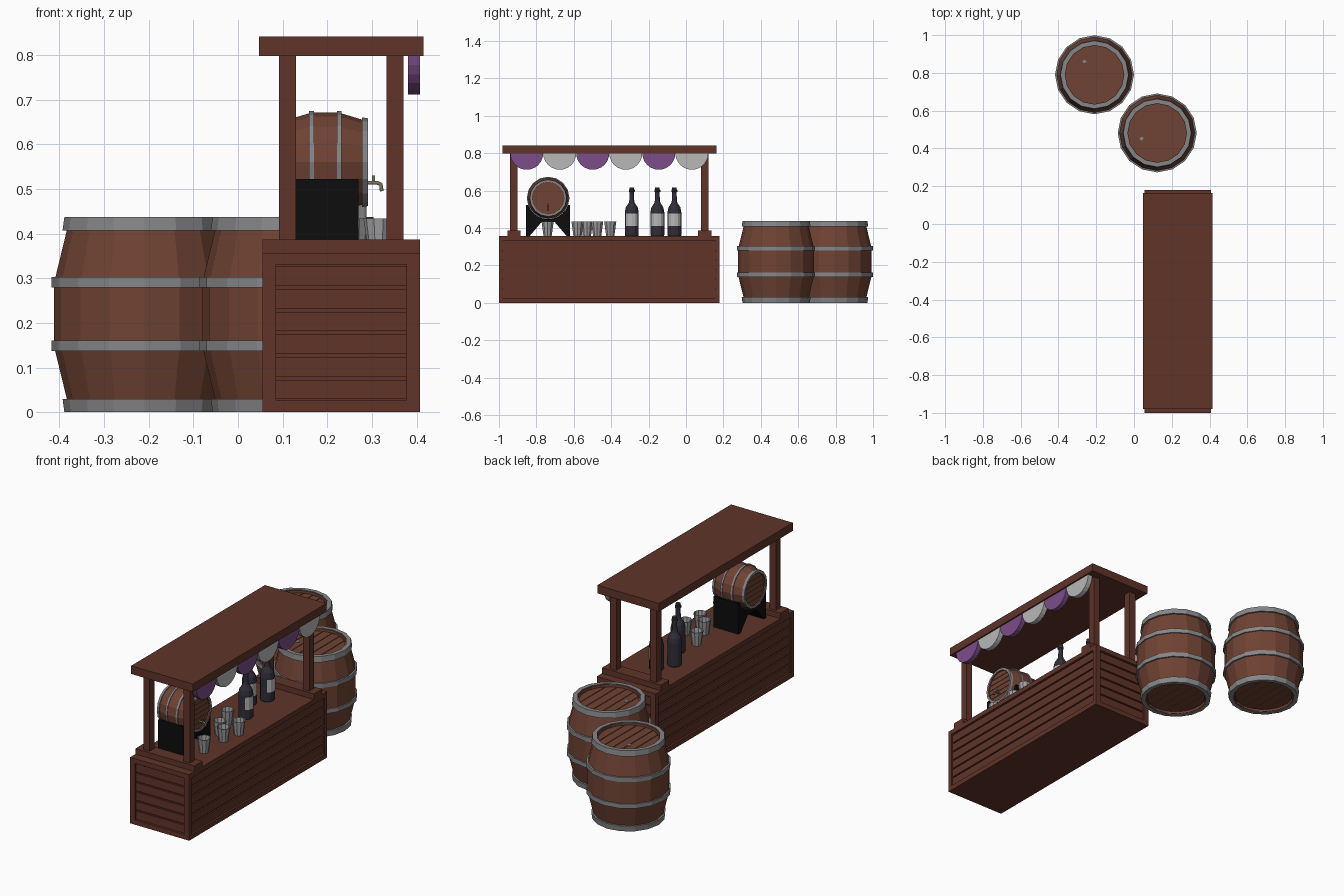
import bpy, bmesh
from math import pi, cos, sin, sqrt
from mathutils import Matrix, Vector

if "Cube" in bpy.data.objects:
    bpy.data.objects.remove(bpy.data.objects["Cube"])


def material(name, r, g, b):
    m = bpy.data.materials.new(name)
    m.diffuse_color = (r, g, b, 1)
    m.use_nodes = True
    m.node_tree.nodes["Principled BSDF"].inputs["Base Color"].default_value = m.diffuse_color
    return m


WOOD = material("counter_wood", .115, .034, .022)
STAVE = material("barrel_wood", .16, .055, .033)
METAL = material("metal", .24, .24, .25)
GLASS = material("cup_glass", .36, .36, .37)
BLACK = material("black", .004, .004, .004)
BOTTLE = material("bottle_glass", .03, .026, .04)
PURPLE = material("purple_cloth", .2, .075, .25)
PALE = material("pale_cloth", .48, .48, .48)
BRASS = material("tap_metal", .2, .18, .13)
I = Matrix.Identity(4)


def finish(name, bm, mat, matrix=I):
    bmesh.ops.remove_doubles(bm, verts=bm.verts, dist=1e-5)
    bmesh.ops.recalc_face_normals(bm, faces=bm.faces)
    bm.transform(matrix)
    me = bpy.data.meshes.new(name)
    bm.to_mesh(me)
    bm.free()
    me.materials.append(mat)
    ob = bpy.data.objects.new(name, me)
    bpy.context.collection.objects.link(ob)
    return ob


def box(name, x0, x1, y0, y1, z0, z1, mat):
    bm = bmesh.new()
    bmesh.ops.create_cube(bm, size=1)
    m = Matrix.Translation(((x0 + x1) / 2, (y0 + y1) / 2, (z0 + z1) / 2))
    return finish(name, bm, mat, m @ Matrix.Diagonal((x1 - x0, y1 - y0, z1 - z0, 1)))


def lathe(name, profile, n, mat, matrix=I, closed=False, arc=2 * pi, start=0):
    bm = bmesh.new()
    vs = [bm.verts.new((r, 0, z)) for r, z in profile]
    pairs = list(zip(vs, vs[1:])) + ([(vs[-1], vs[0])] if closed else [])
    es = [bm.edges.new(p) for p in pairs]
    bmesh.ops.rotate(bm, verts=vs, matrix=Matrix.Rotation(start, 3, 'Z'))
    bmesh.ops.spin(bm, geom=vs + es, cent=(0, 0, 0), axis=(0, 0, 1), angle=arc, steps=n)
    return finish(name, bm, mat, matrix)


def prism(name, pts, depth, mat, matrix=I):
    bm = bmesh.new()
    f = bm.faces.new([bm.verts.new((x, y, 0)) for x, y in pts])
    r = bmesh.ops.extrude_face_region(bm, geom=[f])
    top = [v for v in r["geom"] if isinstance(v, bmesh.types.BMVert)]
    bmesh.ops.translate(bm, verts=top, vec=(0, 0, depth))
    return finish(name, bm, mat, matrix)


# local x -> world y, local y -> world z, local z -> world x
SIDE = Matrix(((0, 0, 1, 0), (1, 0, 0, 0), (0, 1, 0, 0), (0, 0, 0, 1)))

# counter: top and bottom slabs, corner posts, recessed planks
X0, X1, Y0, Y1 = .055, .408, -1, .18
box("counter_base", X0, X1, Y0, Y1, 0, .026, WOOD)
box("counter_top", X0, X1, Y0, Y1, .331, .357, WOOD)
box("counter_core", X0 + .015, X1 - .015, Y0 + .015, Y1 - .015, .02, .335, WOOD)
for x in (X0, X1 - .03):
    for y in (Y0, Y1 - .022):
        box("counter_corner", x, x + .03, y, y + .022, .02, .335, WOOD)
for i in range(6):
    z = .026 + i * .0509
    box("counter_plank", X0 + .007, X1 - .007, Y0 + .007, Y1 - .007, z + .003, z + .046, WOOD)

# raised end blocks, posts and roof
for y in (-.92, .1):
    box("post_block", X0, X1, y - .035, y + .035, .355, .387, WOOD)
    for x in (.111, .352):
        box("roof_post", x - .019, x + .019, y - .02, y + .02, .38, .80, WOOD)
box("roof", .047, .416, -.98, .163, .798, .842, WOOD)

# scalloped awning
R = .0883
for i in range(6):
    y = -.94 + R * (2 * i + 1)
    pts = [(y + R * cos(a), .80 + R * sin(a)) for a in (pi + pi * k / 12 for k in range(13))]
    prism("awning_scallop", pts, .027, PALE if i % 2 else PURPLE,
          Matrix.Translation((.381, 0, 0)) @ SIDE)


# barrel: staves, hoops and planked heads
def barrel(name, m):
    n = 16
    body = [(0, .018), (.155, .018), (.155, .003), (.168, .003), (.203, .147), (.203, .29),
            (.168, .434), (.155, .434), (.155, .417), (0, .417)]
    lathe(name + "_staves", body, n, STAVE, m)
    for z0, z1, a, b in ((0, .03, .18, .184), (.137, .161, .209, .209),
                         (.279, .303, .209, .209), (.407, .437, .184, .18)):
        lathe(name + "_hoop", [(a - .022, z0), (a, z0), (b, z1), (b - .022, z1)], n, METAL, m, True)
    r = .148
    for i in range(6):
        a, b = -r + i * r / 3 + .002, -r + (i + 1) * r / 3 - .002
        xs = [a + (b - a) * k / 4 for k in range(5)]
        pts = [(x, -sqrt(r * r - x * x)) for x in xs] + [(x, sqrt(r * r - x * x)) for x in reversed(xs)]
        for z in (.012, .415):
            prism(name + "_head_plank", pts, .008, STAVE, m @ Matrix.Translation((0, 0, z)))


for k, (x, y, bx, by) in enumerate(((-.209, .79, -.053, .07), (.123, .482, -.083, -.03))):
    barrel("barrel_%d" % (k + 1), Matrix.Translation((x, y, 0)))
    lathe("barrel_bung", [(0, .42), (.01, .42), (.01, .426), (0, .426)], 8, METAL,
          Matrix.Translation((x + bx, y + by, 0)))

# keg lying on the counter
KY, KZ = -.737, .56
barrel("keg", Matrix.Translation((.099, KY, KZ)) @ Matrix.Rotation(pi / 2, 4, 'Y')
       @ Matrix.Diagonal((.546, .546, .44, 1)))

# cradle with curved seat and notched foot
seat = [(.113 * cos(a), KZ + .113 * sin(a)) for a in (pi * (1.11 + .78 * k / 10) for k in range(11))]
pts = [(-.118, .356), (-.118, .522)] + seat + [(.118, .522), (.118, .356), (.1, .356),
                                               (.035, .432), (-.035, .432), (-.1, .356)]
prism("keg_cradle", pts, .15, BLACK, Matrix.Translation((.12, KY, 0)) @ SIDE)

# tap
cu = bpy.data.curves.new("tap_pipe", 'CURVE')
cu.dimensions = '3D'
cu.bevel_depth, cu.bevel_resolution, cu.use_fill_caps = .005, 1, True
sp = cu.splines.new('POLY')
path = [(.28, .514), (.312, .514), (.32, .51), (.322, .495)]
sp.points.add(len(path) - 1)
for p, (x, z) in zip(sp.points, path):
    p.co = (x, KY, z, 1)
cu.materials.append(BRASS)
bpy.context.collection.objects.link(bpy.data.objects.new("tap_pipe", cu))
box("tap_handle", .300, .307, KY - .003, KY + .003, .514, .53, BRASS)

# cups
cup = [(0, .357), (.023, .357), (.034, .434), (.031, .434), (.021, .363), (0, .363)]
for x, y in ((.315, -.74), (.32, -.58), (.262, -.53), (.337, -.475), (.22, -.405)):
    lathe("cup", cup, 10, GLASS, Matrix.Translation((x, y, 0)))

# bottles with front labels
bottle = [(0, .357), (.034, .357), (.037, .362), (.037, .485), (.032, .51), (.016, .535),
          (.013, .55), (.012, .592), (.016, .594), (.016, .604), (.012, .606), (.012, .617), (0, .617)]
for x, y in ((.25, -.29), (.175, -.153), (.22, -.062)):
    m = Matrix.Translation((x, y, 0))
    lathe("bottle", bottle, 12, BOTTLE, m)
    lathe("bottle_label", [(.036, .41), (.0382, .41), (.0382, .477), (.036, .477)], 4, PALE, m,
          True, 2 * pi / 3, -pi / 3)
